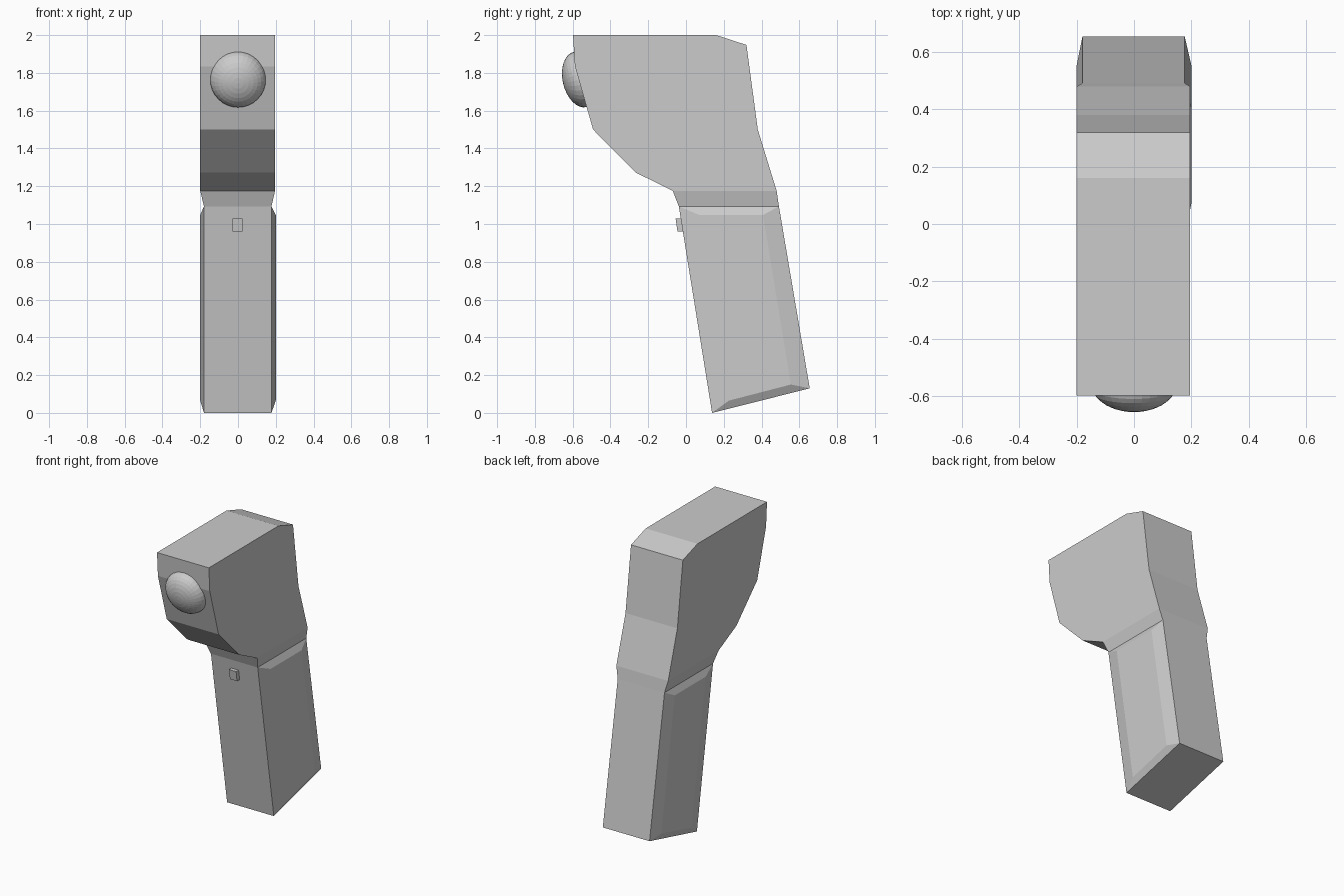
import bpy
import bmesh
from math import radians

if "Cube" in bpy.data.objects:
    bpy.data.objects.remove(bpy.data.objects["Cube"])


def loft(name, rings):
    """Bridge equal-length rings of points and cap both ends."""
    bm = bmesh.new()
    vs = [[bm.verts.new(p) for p in ring] for ring in rings]
    n = len(vs[0])
    for a, b in zip(vs, vs[1:]):
        for i in range(n):
            j = (i + 1) % n
            bm.faces.new((a[i], a[j], b[j], b[i]))
    bm.faces.new(vs[0])
    bm.faces.new(vs[-1])
    bmesh.ops.recalc_face_normals(bm, faces=bm.faces)
    mesh = bpy.data.meshes.new(name)
    bm.to_mesh(mesh)
    bm.free()
    obj = bpy.data.objects.new(name, mesh)
    bpy.context.collection.objects.link(obj)
    return obj


def side(x, profile):
    return [(x, y, z) for y, z in profile]


def rect(x0, x1, y0, y1, z):
    return [(x0, y0, z), (x1, y0, z), (x1, y1, z), (x0, y1, z)]


# Head: side profile extruded across the width
head = [(-0.598, 2.0), (0.16, 2.0), (0.32, 1.948), (0.38, 1.5), (0.48, 1.175),
        (-0.07, 1.175), (-0.265, 1.272), (-0.492, 1.5), (-0.588, 1.835)]
loft("head", [side(-0.2, head), side(0.196, head)])

# Neck: short taper between head and grip
loft("neck", [rect(-0.2, 0.196, -0.07, 0.48, 1.175),
              rect(-0.18, 0.177, -0.038, 0.492, 1.093)])

# Grip: slanted block whose side panels bulge outward
outline = [(-0.038, 1.093), (0.492, 1.093), (0.655, 0.13), (0.138, 0.0)]
panel = [(0.07, 1.048), (0.408, 1.048), (0.555, 0.15), (0.227, 0.065)]
loft("grip", [side(-0.2, panel), side(-0.18, outline),
              side(0.177, outline), side(0.2, panel)])

# Button on the front of the grip
button = [(-0.055, 1.03), (-0.01, 1.03), (0.0, 0.96), (-0.045, 0.96)]
loft("button", [side(-0.03, button), side(0.024, button)])

# Lens: flattened dome on the tilted front face
bpy.ops.mesh.primitive_uv_sphere_add(
    segments=32, ring_count=16, radius=1,
    location=(0, -0.56, 1.765), rotation=(radians(90 + 13), 0, 0))
lens = bpy.context.object
lens.name = "lens"
lens.scale = (0.148, 0.15, 0.093)
